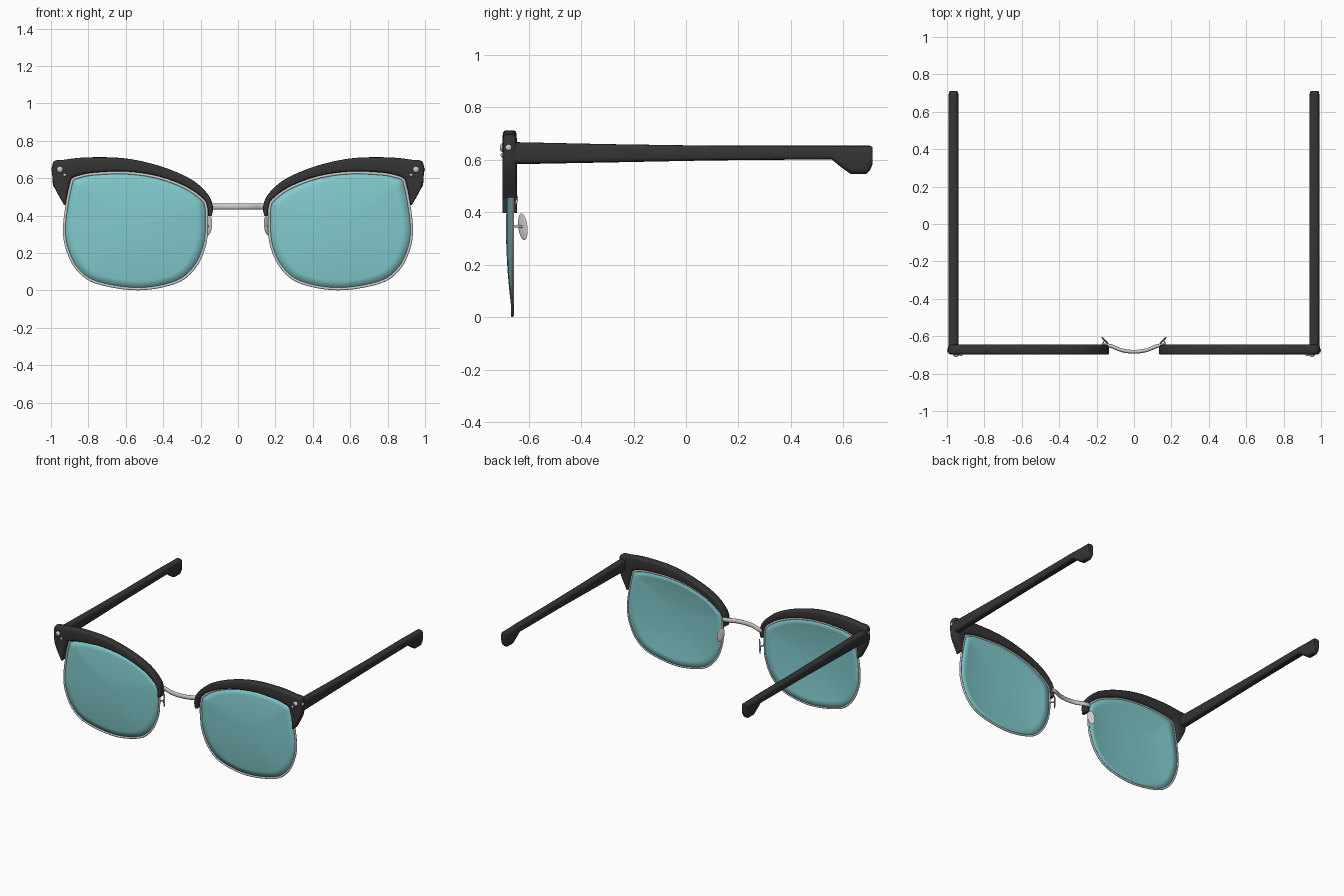
import bpy, bmesh, math
from mathutils import Vector, Matrix

if "Cube" in bpy.data.objects:
    bpy.data.objects.remove(bpy.data.objects["Cube"])


def material(name, rgba):
    m = bpy.data.materials.new(name)
    m.diffuse_color = rgba
    m.use_nodes = True
    m.node_tree.nodes["Principled BSDF"].inputs["Base Color"].default_value = m.diffuse_color
    return m


BLACK = material("black_acetate", (0.035, 0.035, 0.035, 1))
TEAL = material("teal_lens", (0.22, 0.59, 0.61, 0.85))
Y_RIM = -0.662


def spline(pts, steps, closed=False):
    """Catmull-Rom curve through points of any dimension."""
    n, out = len(pts), []
    pts = [Vector(p) for p in pts]
    get = lambda i: pts[i % n] if closed else pts[max(0, min(n - 1, i))]
    for i in range(n if closed else n - 1):
        a, b, c, d = (get(i + k) for k in (-1, 0, 1, 2))
        for s in range(steps):
            t = s / steps
            out.append(0.5 * (2 * b + (c - a) * t + (2 * a - 5 * b + 4 * c - d) * t * t
                              + (3 * b - a - 3 * c + d) * t ** 3))
    return out if closed else out + [pts[-1]]


def section(center, u, v, n=20, power=2.0):
    """Superellipse ring spanned by half-axes u and v."""
    f = lambda x: math.copysign(abs(x) ** (2 / power), x)
    return [center + u * f(math.cos(2 * math.pi * k / n)) + v * f(math.sin(2 * math.pi * k / n))
            for k in range(n)]


def finish(name, bm, mat=None, mirror=True, thickness=0, angle=40):
    bmesh.ops.recalc_face_normals(bm, faces=bm.faces)
    me = bpy.data.meshes.new(name)
    bm.to_mesh(me)
    bm.free()
    ob = bpy.data.objects.new(name, me)
    bpy.context.collection.objects.link(ob)
    if mat:
        me.materials.append(mat)
    bpy.ops.object.select_all(action='DESELECT')
    ob.select_set(True)
    bpy.context.view_layer.objects.active = ob
    bpy.ops.object.shade_smooth_by_angle(angle=math.radians(angle))
    if thickness:
        ob.modifiers.new("thickness", 'SOLIDIFY').thickness = thickness
    if mirror:
        ob.modifiers.new("mirror", 'MIRROR').use_mirror_merge = False
    return ob


def loft(name, rings, closed=False, **kw):
    bm = bmesh.new()
    vs = [[bm.verts.new(p) for p in r] for r in rings]
    n = len(vs[0])
    for i in range(len(vs) if closed else len(vs) - 1):
        a, b = vs[i], vs[(i + 1) % len(vs)]
        for k in range(n):
            bm.faces.new((a[k], a[(k + 1) % n], b[(k + 1) % n], b[k]))
    if not closed:
        bm.faces.new(vs[0])
        bm.faces.new(vs[-1])
    return finish(name, bm, **kw)


def ellipsoid(name, loc, radii, turn=Matrix(), **kw):
    bm = bmesh.new()
    mat = Matrix.Translation(loc) @ turn @ Matrix.Diagonal((*radii, 1))
    bmesh.ops.create_uvsphere(bm, u_segments=20, v_segments=12, radius=1, matrix=mat)
    return finish(name, bm, **kw)


# Lens outline (x, z), outer edge of the wire rim
outline = spline([(0.163, 0.445), (0.185, 0.49), (0.278, 0.556), (0.43, 0.612), (0.60, 0.636),
                  (0.77, 0.63), (0.85, 0.615), (0.888, 0.597), (0.902, 0.56), (0.922, 0.457),
                  (0.936, 0.326), (0.92, 0.22), (0.866, 0.112), (0.76, 0.037), (0.535, 0.001),
                  (0.33, 0.038), (0.225, 0.122), (0.17, 0.246), (0.16, 0.37)], 6, True)

# Wire rim following the outline
R = 0.007
centers, rim = [], []
for i, p in enumerate(outline):
    t = (outline[(i + 1) % len(outline)] - outline[i - 1]).normalized()
    inward = Vector((t.y, 0, -t.x))
    c = Vector((p.x, Y_RIM, p.y)) + inward * R
    centers.append(c)
    rim.append(section(c, inward * R, Vector((0, 0.006, 0)), 10))
loft("wire_rim", rim, closed=True)

# Domed lens made of concentric rings
bm = bmesh.new()
mid = Vector((0.55, Y_RIM, 0.34))
H = 0.024
rings = []
for s in (1, 0.87, 0.72, 0.55, 0.37, 0.18):
    rings.append([bm.verts.new(mid.lerp(c, s) + Vector((0, -H * (1 - s * s), 0))) for c in centers])
n = len(centers)
for a, b in zip(rings, rings[1:]):
    for k in range(n):
        bm.faces.new((a[k], a[(k + 1) % n], b[(k + 1) % n], b[k]))
tip = bm.verts.new(mid + Vector((0, -H, 0)))
for k in range(n):
    bm.faces.new((rings[-1][k], rings[-1][(k + 1) % n], tip))
finish("lens", bm, mat=TEAL, thickness=0.004)

# Brow bar: upper edge (x, z) paired with lower edge (x, z)
pairs = spline([(0.141, 0.398, 0.160, 0.398), (0.134, 0.445, 0.163, 0.445),
                (0.160, 0.513, 0.185, 0.49), (0.25, 0.594, 0.278, 0.556),
                (0.41, 0.663, 0.43, 0.612), (0.60, 0.706, 0.60, 0.636),
                (0.80, 0.712, 0.77, 0.63), (0.93, 0.699, 0.85, 0.615),
                (0.988, 0.686, 0.888, 0.597), (0.992, 0.60, 0.902, 0.56),
                (0.978, 0.545, 0.913, 0.51), (0.93, 0.457, 0.922, 0.457)], 6)
brow = []
for ux, uz, lx, lz in pairs:
    up, low = Vector((ux, -0.672, uz)), Vector((lx, -0.672, lz))
    brow.append(section((up + low) / 2, (up - low) / 2, Vector((0, 0.027, 0)), 24, 4.5))
loft("brow_bar", brow, mat=BLACK)

# Temple arm with dropped ear tip: y, top z, bottom z, half width
temple = []
for y, top, bot, w in [(-0.672, 0.668, 0.583, 0.026), (-0.3, 0.660, 0.590, 0.026),
                       (0.1, 0.654, 0.598, 0.026), (0.555, 0.654, 0.602, 0.026),
                       (0.59, 0.654, 0.573, 0.026), (0.628, 0.654, 0.546, 0.026),
                       (0.688, 0.654, 0.546, 0.026), (0.702, 0.654, 0.562, 0.025),
                       (0.71, 0.649, 0.580, 0.020)]:
    temple.append(section(Vector((0.965, y, (top + bot) / 2)), Vector((w, 0, 0)),
                          Vector((0, 0, (top - bot) / 2)), 24, 3.5))
loft("temple_arm", temple, mat=BLACK)

# Curved metal bridge
path = spline([(-0.16, -0.650), (-0.125, -0.652), (-0.065, -0.675), (0, -0.683),
               (0.065, -0.675), (0.125, -0.652), (0.16, -0.650)], 6)
bridge = []
for i, p in enumerate(path):
    t = (path[min(i + 1, len(path) - 1)] - path[max(i - 1, 0)]).normalized()
    bridge.append(section(Vector((p.x, p.y, 0.449)), Vector((-t.y, t.x, 0)) * 0.010,
                          Vector((0, 0, 0.016)), 14))
loft("bridge", bridge, mirror=False)

# Nose pad and its support wire
turn = Matrix.Rotation(math.radians(45), 4, 'Z') @ Matrix.Rotation(math.radians(-10), 4, 'Y')
ellipsoid("nose_pad", (0.156, -0.622, 0.345), (0.024, 0.005, 0.052), turn)
wire = spline([(0.166, -0.660, 0.347), (0.168, -0.642, 0.347), (0.157, -0.623, 0.345)], 5)
loft("nose_pad_wire", [section(p, Vector((0.004, 0, 0)), Vector((0, 0, 0.005)), 10) for p in wire])

# Rivets on the front corner and hinge side
ellipsoid("large_rivet", (0.952, -0.698, 0.647), (0.017, 0.012, 0.017))
ellipsoid("small_rivet", (0.926, -0.698, 0.618), (0.009, 0.009, 0.009))
ellipsoid("side_rivet", (0.990, -0.676, 0.647), (0.010, 0.013, 0.013))
